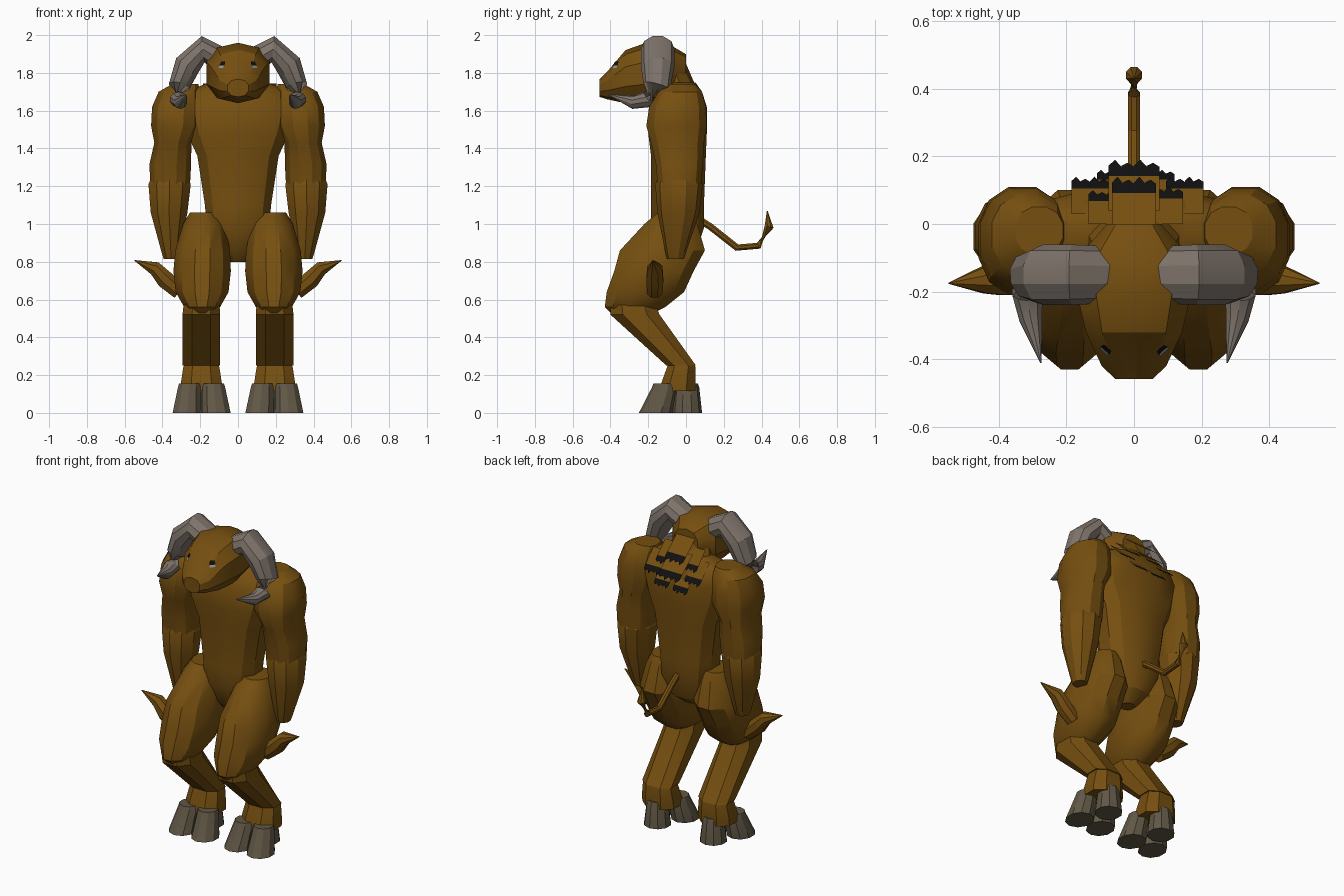
import bpy, bmesh, math
from mathutils import Vector
from mathutils.bvhtree import BVHTree

cube = bpy.data.objects.get("Cube")
if cube:
    bpy.data.objects.remove(cube, do_unlink=True)


def material(name, rgb):
    m = bpy.data.materials.new(name)
    m.use_nodes = True
    m.diffuse_color = (*rgb, 1)
    bsdf = next(n for n in m.node_tree.nodes if n.type == 'BSDF_PRINCIPLED')
    bsdf.inputs["Base Color"].default_value = (*rgb, 1)
    bsdf.inputs["Roughness"].default_value = 0.8
    return m


FUR = material("brown fur", (0.18, 0.078, 0.005))
HORN = material("grey horn", (0.21, 0.175, 0.147))
HOOF = material("dark hoof", (0.118, 0.095, 0.06))
BLACK = material("black hair", (0.005, 0.005, 0.005))
EYE = material("pale eye", (0.3, 0.3, 0.3))


def finish(name, bm, mats, mirror=False, smooth=True):
    me = bpy.data.meshes.new(name)
    bm.to_mesh(me)
    bm.free()
    for m in mats:
        me.materials.append(m)
    ob = bpy.data.objects.new(name, me)
    bpy.context.collection.objects.link(ob)
    if smooth:
        bpy.ops.object.select_all(action='DESELECT')
        ob.select_set(True)
        bpy.context.view_layer.objects.active = ob
        bpy.ops.object.shade_smooth_by_angle(angle=math.radians(28))
    if mirror:
        ob.modifiers.new("Mirror", 'MIRROR').use_mirror_merge = False
    return ob


def loft(name, mat, sections, sides=10, axis='z', power=1.0, mirror=False):
    """Skin rings (x, y, z, half width, half depth); axis 'path' turns rings along the path."""
    bm = bmesh.new()
    rings = []
    pts = [Vector(s[:3]) for s in sections]
    for i, (x, y, z, a, b) in enumerate(sections):
        u, v = Vector((1, 0, 0)), Vector((0, 1, 0))
        if axis == 'y':
            v = Vector((0, 0, 1))
        elif axis == 'path':
            t = (pts[min(i + 1, len(pts) - 1)] - pts[max(i - 1, 0)]).normalized()
            v = Vector((0, 1, 0)) if abs(t.y) < 0.75 else Vector((0, 0, 1))
            v = (v - t * v.dot(t)).normalized()
            u = t.cross(v)
        ring = []
        for k in range(sides):
            w = math.tau * (k + 0.5) / sides
            c, s = math.cos(w), math.sin(w)
            c = math.copysign(abs(c) ** power, c) / math.cos(math.pi / sides) ** power
            s = math.copysign(abs(s) ** power, s) / math.cos(math.pi / sides) ** power
            ring.append(bm.verts.new(pts[i] + u * a * c + v * b * s))
        rings.append(ring)
    for p, q in zip(rings, rings[1:]):
        for k in range(sides):
            n = (k + 1) % sides
            bm.faces.new((p[k], p[n], q[n], q[k]))
    bm.faces.new(rings[0][::-1])
    bm.faces.new(rings[-1])
    bmesh.ops.recalc_face_normals(bm, faces=bm.faces)
    return finish(name, bm, [mat], mirror)


# Body and neck
loft("torso", FUR, [(0, -.06, .80, .04, .04), (0, -.045, .86, .10, .10), (0, -.045, .98, .165, .14),
                    (0, -.045, 1.10, .175, .14), (0, -.04, 1.36, .215, .145), (0, -.045, 1.48, .27, .155),
                    (0, -.04, 1.62, .31, .15), (0, -.03, 1.70, .28, .115), (0, -.02, 1.75, .15, .07)],
     12, power=.85)
loft("neck", FUR, [(0, -.03, 1.58, .18, .13), (0, -.06, 1.72, .14, .11), (0, -.11, 1.86, .11, .10)])

# Head, lofted from muzzle to nape
head = loft("head", FUR, [(0, -.458, 1.72, .055, .045), (0, -.42, 1.732, .095, .068), (0, -.32, 1.78, .142, .135),
                          (0, -.21, 1.80, .168, .153), (0, -.08, 1.80, .15, .14), (0, 0, 1.81, .08, .085)],
            10, axis='y', power=.85)

# Arms
loft("upper_arms", FUR, [(.28, -.02, 1.74, .07, .07), (.31, -.03, 1.70, .11, .115), (.325, -.045, 1.62, .13, .15),
                         (.33, -.05, 1.52, .13, .16), (.345, -.045, 1.43, .098, .14), (.358, -.035, 1.32, .11, .125),
                         (.36, -.035, 1.21, .106, .115)], 12, power=.9, mirror=True)
loft("forearms", FUR, [(.362, -.037, 1.24, .10, .108), (.362, -.037, 1.21, .112, .12), (.365, -.04, 1.06, .097, .106),
                       (.355, -.055, .84, .047, .05), (.355, -.055, .815, .038, .042)], mirror=True)

# Legs
loft("thighs", FUR, [(.18, -.06, 1.06, .075, .09), (.18, -.08, 1.00, .11, .14), (.187, -.125, .86, .145, .225),
                     (.19, -.17, .75, .152, .21), (.19, -.215, .64, .14, .205), (.19, -.27, .56, .095, .16),
                     (.19, -.30, .50, .045, .07)], 12, mirror=True)
loft("shins", FUR, [(.193, -.28, .57, .095, .12), (.194, -.27, .52, .10, .13), (.194, -.025, .25, .10, .078)],
     8, power=.8, mirror=True)
loft("ankles", FUR, [(.194, -.025, .26, .09, .07), (.194, -.025, .24, .096, .076), (.194, -.04, .16, .108, .09),
                     (.194, -.045, .115, .108, .095)], 8, power=.8, mirror=True)

# Cloven hooves: two toes in front and one heel behind
for name, x, y, tx, ty in (("inner_toes", .115, -.16, .128, -.115), ("outer_toes", .27, -.16, .258, -.115),
                           ("heels", .194, .005, .194, .005)):
    loft(name, HOOF, [(x, y, 0, .076, .085 if "toe" in name else .076),
                      (tx, ty, .135, .06, .062), (tx, ty, .155, .054, .055)], 10, mirror=True)

# Spurs on the outside of the thighs
loft("thigh_spurs", FUR, [(.31, -.165, .64, .04, .04), (.385, -.165, .705, .047, .045),
                          (.44, -.165, .765, .037, .04), (.547, -.175, .807, .002, .002)],
     8, axis='path', mirror=True)

# Curled horns
loft("horns", HORN, [(.08, -.15, 1.86, .07, .08), (.185, -.15, 1.925, .07, .085), (.268, -.15, 1.84, .07, .085),
                     (.312, -.155, 1.73, .055, .07), (.315, -.20, 1.66, .045, .045),
                     (.305, -.28, 1.645, .034, .034), (.275, -.41, 1.685, .002, .002)],
     10, axis='path', mirror=True)

# Tail with a pointed tuft
loft("tail", FUR, [(0, .06, 1.03, .018, .018), (0, .13, .985, .018, .018), (0, .27, .875, .018, .018),
                   (0, .385, .885, .018, .018), (0, .44, .985, .024, .024), (0, .43, 1.07, .002, .002)],
     8, axis='path')

# Eyes: thin plates resting on the face, dark above and pale below
bm = bmesh.new()
bm.from_mesh(head.data)
face = BVHTree.FromBMesh(bm)
bm.free()
bm = bmesh.new()
for sx in (-1, 1):
    hit, nor, _, _ = face.ray_cast(Vector((sx * .082, -1, 1.84)), Vector((0, 1, 0)))
    u = Vector((0, 0, 1)).cross(nor).normalized()
    v = nor.cross(u)
    for mat, lo, hi in ((0, -.004, .02), (1, -.018, -.004)):
        f = bm.faces.new([bm.verts.new(hit + nor * .004 + u * a + v * b)
                          for a, b in ((-.018, lo), (.018, lo), (.014, hi), (-.014, hi))])
        f.material_index = mat
finish("eyes", bm, [BLACK, EYE], smooth=False)

# Mane: overlapping locks with ragged black ends (x, y, z of root, y, z of tip, width)
locks = [(0, -.01, 1.86, .14, 1.735, .13), (-.08, 0, 1.80, .10, 1.69, .11), (.09, 0, 1.80, .11, 1.69, .11),
         (0, .04, 1.77, .19, 1.645, .15), (-.13, .03, 1.745, .14, 1.63, .11), (.15, .03, 1.745, .14, 1.63, .11),
         (-.06, .07, 1.68, .16, 1.565, .10), (.07, .07, 1.68, .16, 1.575, .10)]
bm = bmesh.new()
for x, y0, z0, y1, z1, w in locks:
    def spot(a, t):
        return bm.verts.new((x + a * w, y0 + (y1 - y0) * t, z0 + (z1 - z0) * t))
    bm.faces.new([spot(a, t) for a, t in ((-.5, 0), (-.5, .68), (.5, .68), (.5, 0))])
    for k in range(4):
        a = -.5 + k / 4
        f = bm.faces.new([spot(a, .68), spot(a, .88), spot(a + .125, 1 - .06 * (k % 2)),
                          spot(a + .25, .86), spot(a + .25, .68)])
        f.material_index = 1
finish("mane", bm, [FUR, BLACK], smooth=False)
